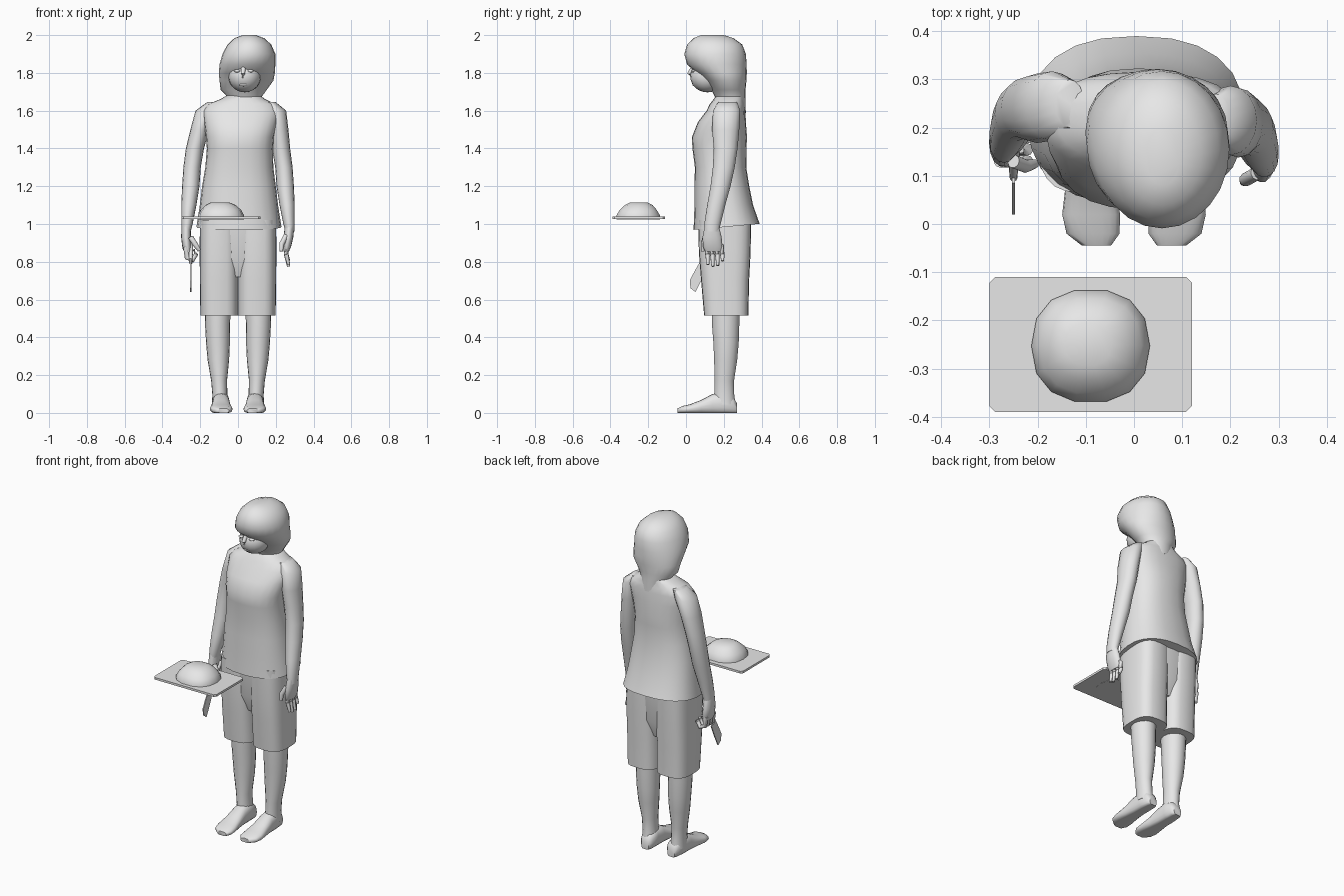
import bpy
import bmesh
from math import sin, cos, pi, copysign
from mathutils import Vector

cube = bpy.data.objects.get("Cube")
if cube:
    bpy.data.objects.remove(cube, do_unlink=True)

GREY = (0.8, 0.8, 0.8, 1)
grey = bpy.data.materials.new("plain_grey")
grey.use_nodes = True
grey.diffuse_color = GREY
grey.node_tree.nodes["Principled BSDF"].inputs["Base Color"].default_value = GREY


def finish(bm, name, angle=50):
    """Turn a bmesh into a smooth shaded object with sharp edges kept."""
    bmesh.ops.recalc_face_normals(bm, faces=bm.faces)
    mesh = bpy.data.meshes.new(name)
    bm.to_mesh(mesh)
    bm.free()
    mesh.materials.append(grey)
    obj = bpy.data.objects.new(name, mesh)
    bpy.context.collection.objects.link(obj)
    bpy.ops.object.select_all(action="DESELECT")
    obj.select_set(True)
    bpy.context.view_layer.objects.active = obj
    bpy.ops.object.shade_smooth_by_angle(angle=angle * pi / 180)
    return obj


def skin(name, loops):
    """Bridge equal point loops and cap both ends."""
    bm = bmesh.new()
    rings = [[bm.verts.new(p) for p in loop] for loop in loops]
    for a, b in zip(rings, rings[1:]):
        for i in range(len(a)):
            j = (i + 1) % len(a)
            bm.faces.new((a[i], a[j], b[j], b[i]))
    bm.faces.new(rings[0])
    bm.faces.new(rings[-1])
    return finish(bm, name)


def oval(n, power):
    """Unit superellipse points."""
    out = []
    for i in range(n):
        c, s = cos(2 * pi * i / n), sin(2 * pi * i / n)
        out.append((copysign(abs(c) ** (2 / power), c),
                    copysign(abs(s) ** (2 / power), s)))
    return out


def loft(name, rings, n=24, power=2, hem=0):
    """Level rings (x, y, z, rx, ry); hem lifts the back of the first ring."""
    loops = []
    for k, (x, y, z, rx, ry) in enumerate(rings):
        lift = hem if k == 0 else 0
        loops.append([(x + rx * u, y + ry * v, z + lift * v)
                      for u, v in oval(n, power)])
    return skin(name, loops)


def tube(name, path, radius, n=10):
    """Tapering round tube along a path."""
    pts = [Vector(p) for p in path]
    loops = []
    for i, p in enumerate(pts):
        way = pts[min(i + 1, len(pts) - 1)] - pts[max(i - 1, 0)]
        turn = way.to_track_quat("Z", "Y")
        r = radius * (0.65 if i == len(pts) - 1 else 1)
        loops.append([p + turn @ Vector((r * u, r * v, 0)) for u, v in oval(n, 2)])
    return skin(name, loops)


def ball(name, centre, size):
    bm = bmesh.new()
    bmesh.ops.create_uvsphere(bm, u_segments=20, v_segments=14, radius=1)
    bmesh.ops.scale(bm, vec=size, verts=bm.verts)
    bmesh.ops.translate(bm, vec=centre, verts=bm.verts)
    return finish(bm, name)


def plate(name, outline, push):
    """Flat outline pushed into a solid."""
    bm = bmesh.new()
    face = bm.faces.new([bm.verts.new(p) for p in outline])
    new = bmesh.ops.extrude_face_region(bm, geom=[face])["geom"]
    bmesh.ops.translate(bm, vec=push, verts=[v for v in new if isinstance(v, bmesh.types.BMVert)])
    return finish(bm, name, 20)


# Shirt: flared hem, waist, bust, sloping shoulders
loft("shirt", [
    (.005, .215, .985, .225, .175), (.005, .2, 1.1, .207, .155),
    (.005, .19, 1.2, .195, .145), (.007, .183, 1.3, .18, .136),
    (.01, .177, 1.4, .175, .143), (.01, .177, 1.46, .18, .146),
    (.015, .19, 1.54, .195, .127), (.018, .212, 1.6, .205, .103),
    (.02, .218, 1.635, .18, .092), (.025, .226, 1.66, .12, .08),
    (.03, .235, 1.685, .082, .072)], power=2.4, hem=.016)

# Hair running down over the neck
loft("hair", [
    (.04, .25, 1.6, .08, .065), (.035, .235, 1.67, .088, .08),
    (.03, .225, 1.71, .122, .09), (.045, .21, 1.76, .143, .11),
    (.047, .19, 1.8, .148, .132), (.05, .163, 1.845, .148, .158),
    (.058, .154, 1.9, .14, .163), (.06, .152, 1.95, .116, .146),
    (.06, .146, 1.983, .08, .107), (.06, .14, 2, .035, .06)])

# Bowed face
ball("face", (.035, .113, 1.78), (.085, .09, .083))
tube("nose", [(.028, .035, 1.825), (.026, .018, 1.795), (.026, .03, 1.778)], .012)
ball("lips", (.03, .045, 1.738), (.023, .012, .009))
for side in (-1, 1):
    ball("eyelid", (.03 + side * .035, .04, 1.81), (.017, .012, .008))

# Arms hang down, the right one set a little further back
arm = [(.17, .22, 1.645, .03, .05), (.2, .215, 1.6, .055, .072),
       (.217, .21, 1.5, .05, .072), (.228, .21, 1.4, .048, .063),
       (.243, .2, 1.3, .046, .058), (.25, .183, 1.2, .046, .053),
       (.26, .16, 1.1, .04, .048), (.27, .14, 1, .03, .043),
       (.274, .137, .96, .024, .038)]
loft("left_arm", arm, 16)
loft("right_arm", [(-x + max(0, z - 1.4) * .15, y + .03, z, rx, ry)
                   for x, y, z, rx, ry in arm], 16)

# Left hand with hanging fingers
loft("left_palm", [(.273, .137, .99, .025, .038), (.267, .138, .93, .026, .052),
                   (.26, .142, .88, .021, .053), (.256, .145, .855, .014, .045)], 14)
for i, drop in enumerate((.785, .775, .78, .805)):
    y = .11 + i * .026
    tube("left_finger", [(.258, y, .89), (.255, y + .004, .84), (.268, y + .006, drop)], .0125)
tube("left_thumb", [(.255, .105, .94), (.232, .092, .895), (.228, .088, .855)], .014)

# Right hand with fingers curled round the knife handle
loft("right_palm", [(-.274, .167, .99, .025, .038), (-.275, .17, .93, .026, .05),
                    (-.27, .168, .87, .024, .05), (-.26, .165, .835, .014, .04)], 14)
for i in range(4):
    y = .13 + i * .025
    tube("right_finger", [(-.278, y, .88), (-.27, y, .82), (-.24, y, .808),
                          (-.222, y, .84), (-.235, y, .865)], .013)
tube("right_thumb", [(-.25, .13, .93), (-.225, .12, .89), (-.205, .125, .86)], .014)

# Knife
tube("knife_handle", [(-.25, .19, .93), (-.25, .14, .86), (-.25, .095, .79)], .012)
plate("knife_blade", [(-.253, y, z) for y, z in (
    (.085, .82), (.04, .74), (.02, .7), (.024, .66), (.05, .64), (.08, .7), (.115, .78))],
    (.006, 0, 0))

# Knee-length culottes: two straight legs meeting at the centre, and bare legs below
for side, label in ((-1, "right"), (1, "left")):
    loft(label + "_culotte_leg", [
        (side * .099, .213, .515, .1, .117), (side * .1, .207, .7, .102, .127),
        (side * .1, .205, .85, .103, .137), (side * .1, .205, 1.02, .102, .14)], power=3)
    loft(label + "_leg", [
        (side * .095, .205, .045, .042, .058), (side * .096, .203, .1, .04, .053),
        (side * .1, .203, .17, .042, .052), (side * .104, .21, .28, .057, .062),
        (side * .106, .212, .37, .063, .068), (side * .108, .21, .46, .066, .073),
        (side * .108, .21, .6, .07, .077)], 18)
    # Foot sections run from heel to toes
    foot = []
    for x, y, half, top in ((.088, .27, .025, .05), (.088, .25, .04, .085),
                            (.09, .2, .045, .11), (.09, .14, .046, .1),
                            (.09, .08, .052, .068), (.089, .02, .06, .045),
                            (.085, -.02, .055, .036), (.078, -.045, .03, .024)):
        foot.append([(side * (x + half * u), y, top * max(0, .45 + .55 * v))
                     for u, v in oval(20, 2.4)])
    skin(label + "_foot", foot)

# Hips inside the shirt hem
loft("hips", [(0, .205, .72, .11, .09), (0, .205, .82, .19, .125),
              (0, .205, 1.05, .19, .135)], power=2.6)

# Floating tray with clipped corners
cx, cy, hx, hy, clip = -.09, -.25, .21, .14, .012
corners = []
for sx, sy in ((1, 1), (-1, 1), (-1, -1), (1, -1)):
    pair = [(cx + sx * (hx - clip), cy + sy * hy), (cx + sx * hx, cy + sy * (hy - clip))]
    corners += pair[::-1] if sx * sy > 0 else pair
plate("tray", [(x, y, 1.026) for x, y in corners], (0, 0, .013))

# Rounded loaf on the tray
loft("loaf", [(-.09, -.253, 1.025, .122, .117), (-.09, -.253, 1.045, .123, .118),
              (-.09, -.253, 1.075, .106, .1), (-.092, -.25, 1.1, .08, .075),
              (-.095, -.25, 1.115, .048, .045)], 14, power=2.3)
